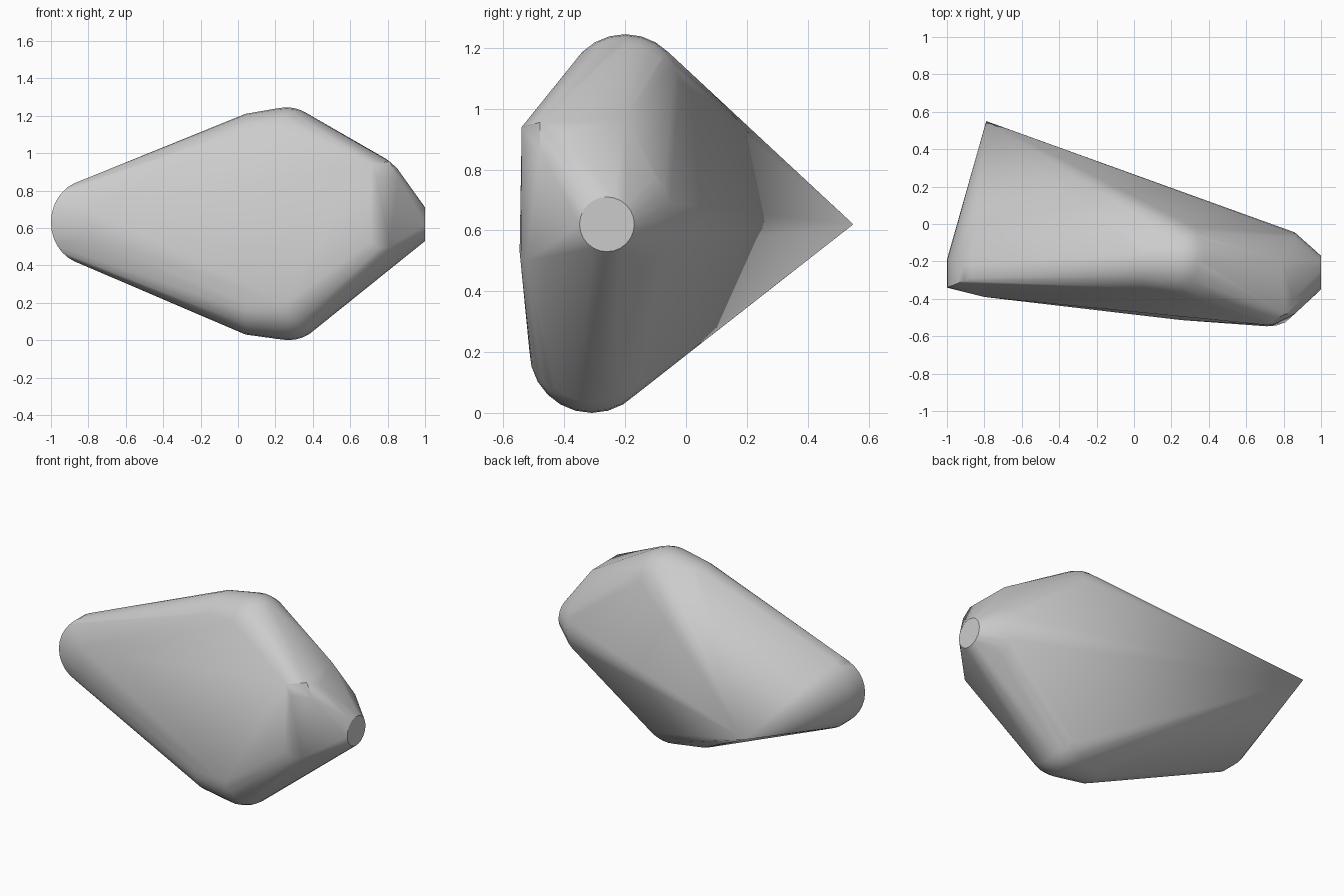
import bpy, bmesh, math
from mathutils import Vector

cube = bpy.data.objects.get("Cube")
if cube:
    bpy.data.objects.remove(cube)

stone = bpy.data.materials.new("light grey")
stone.use_nodes = True
grey = (0.6, 0.6, 0.6, 1)
stone.diffuse_color = grey
stone.node_tree.nodes["Principled BSDF"].inputs["Base Color"].default_value = grey


def ring(x, y, z, r, n=24):
    """Circle of points around the x axis."""
    angles = [2 * math.pi * i / n for i in range(n)]
    return [(x, y + r * math.cos(a), z + r * math.sin(a)) for a in angles]


def ball(x, y, z, r, rings=16):
    """Stack of circles forming a sphere."""
    points = []
    for i in range(1, rings):
        a = math.pi * i / rings
        points += ring(x + r * math.cos(a), y, z, r * math.sin(a))
    return points


# Sharp rear tip
points = [(-0.79, 0.55, 0.62)]

# Side stub with its flat round end
points += ring(1, -0.26, 0.62, 0.09)
points += ring(0.86, -0.24, 0.64, 0.195)

# Upper and lower rounded corners
points += ball(0.26, -0.2, 1.045, 0.2) + ring(0.04, -0.2, 1.045, 0.165)
points += ball(0.27, -0.31, 0.205, 0.205) + ring(0.04, -0.31, 0.2, 0.17)

# Thin rounded end, slanted towards its upper and lower edges
for i in range(17):
    a = math.pi * (i / 16 - 0.5)
    x, z = -0.8 - 0.2 * math.cos(a), 0.63 + 0.225 * math.sin(a)
    points += [(x, -0.34 + 0.4 * (x + 1), z), (x, -0.19 - 0.25 * (x + 1), z)]
points += [(-0.8, -0.39, 0.7), (-0.8, -0.39, 0.55)]

# Cut cap on the upper front corner
points += [(0.71, -0.54, 0.94), (0.74, -0.54, 0.88), (0.79, -0.515, 0.86),
           (0.86, -0.48, 0.865), (0.81, -0.48, 0.955), (0.85, -0.4, 0.92),
           (0.79, -0.2, 0.97)]

# Lower front corner
points += [(0.71, -0.547, 0.53), (0.76, -0.543, 0.49), (0.81, -0.525, 0.5)]

# Skin stretched over all the corners
bm = bmesh.new()
for p in points:
    bm.verts.new(Vector(p))
hull = bmesh.ops.convex_hull(bm, input=bm.verts)
loose = [v for v in bm.verts if not v.link_faces]
bmesh.ops.delete(bm, geom=loose, context="VERTS")
bmesh.ops.recalc_face_normals(bm, faces=bm.faces)
mesh = bpy.data.meshes.new("faceted_body")
bm.to_mesh(mesh)
bm.free()

body = bpy.data.objects.new("faceted_body", mesh)
bpy.context.collection.objects.link(body)
mesh.materials.append(stone)
bpy.context.view_layer.objects.active = body
body.select_set(True)
bpy.ops.object.shade_smooth_by_angle(angle=math.radians(30))
